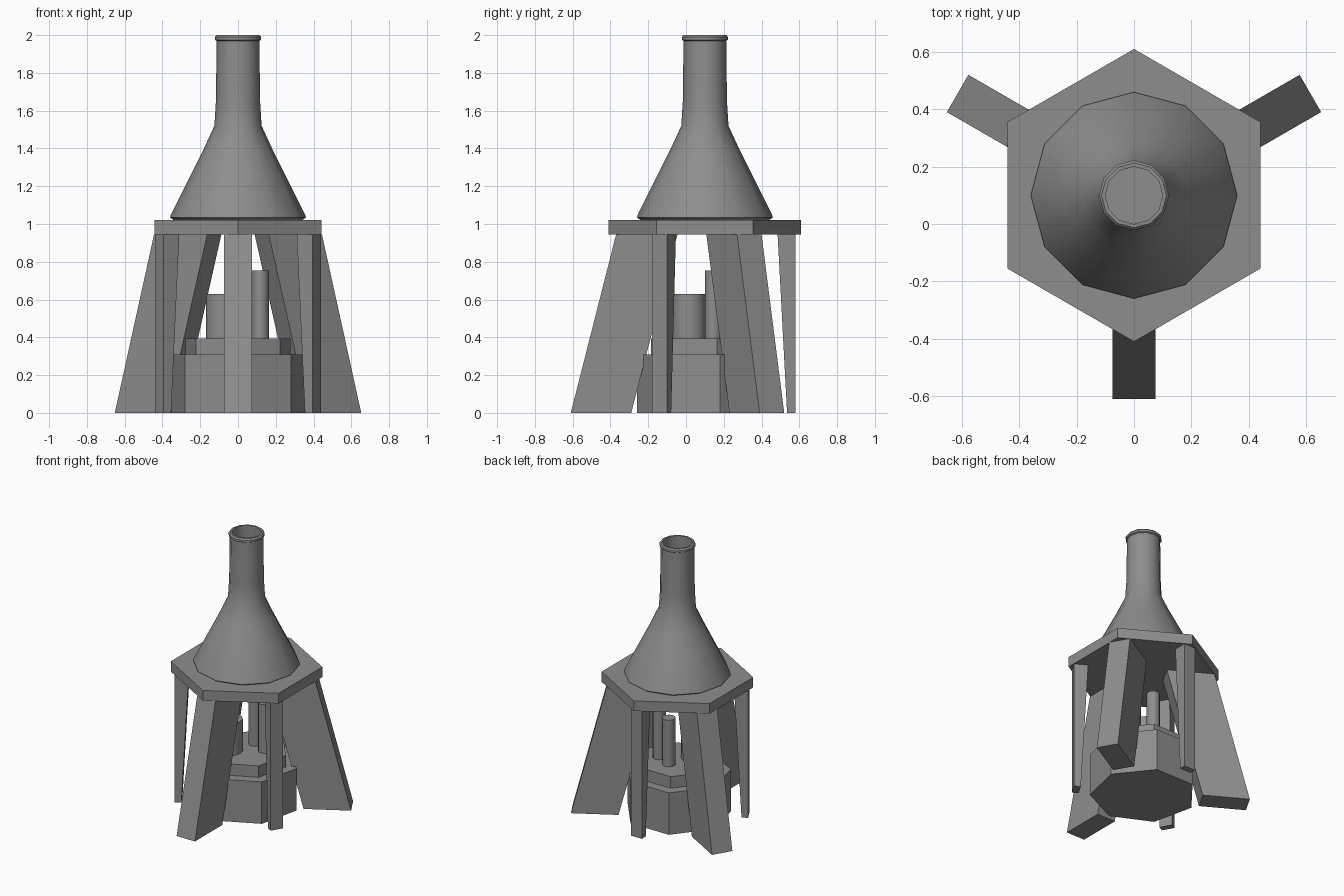
import bpy, bmesh, math
from mathutils import Matrix, Vector

cube = bpy.data.objects.get("Cube")
if cube:
    bpy.data.objects.remove(cube, do_unlink=True)

AXIS_Y = 0.10

grey = bpy.data.materials.new("mid grey")
grey.use_nodes = True
colour = (0.27, 0.27, 0.27, 1)
grey.diffuse_color = colour
grey.node_tree.nodes["Principled BSDF"].inputs["Base Color"].default_value = colour


def finish(bm, name, smooth=None):
    bmesh.ops.recalc_face_normals(bm, faces=bm.faces)
    mesh = bpy.data.meshes.new(name)
    bm.to_mesh(mesh)
    bm.free()
    mesh.materials.append(grey)
    obj = bpy.data.objects.new(name, mesh)
    bpy.context.collection.objects.link(obj)
    obj.location.y = AXIS_Y
    if smooth:
        bpy.ops.object.select_all(action="DESELECT")
        obj.select_set(True)
        bpy.context.view_layer.objects.active = obj
        bpy.ops.object.shade_smooth_by_angle(angle=math.radians(smooth))
    return obj


def lathe(name, profile, sides, turn=0, centre=(0, 0), smooth=None):
    """Turn a (radius, height) profile about z and close both ends."""
    bm = bmesh.new()
    rings = []
    for r, z in profile:
        angles = [math.radians(turn) + math.tau * i / sides for i in range(sides)]
        rings.append([bm.verts.new((centre[0] + r * math.cos(a),
                                    centre[1] + r * math.sin(a), z)) for a in angles])
    for low, high in zip(rings, rings[1:]):
        for i in range(sides):
            j = (i + 1) % sides
            bm.faces.new((low[i], low[j], high[j], high[i]))
    bm.faces.new(rings[0])
    bm.faces.new(rings[-1])
    return finish(bm, name, smooth)


def leg(name, angle, half_width, outline):
    """Extrude a (radius, height) side outline sideways, then swing it round."""
    bm = bmesh.new()
    sides = [[bm.verts.new((r, w, z)) for r, z in outline]
             for w in (-half_width, half_width)]
    for side in sides:
        bm.faces.new(side)
    for i in range(len(outline)):
        j = (i + 1) % len(outline)
        bm.faces.new((sides[0][i], sides[0][j], sides[1][j], sides[1][i]))
    bm.transform(Matrix.Rotation(math.radians(angle), 4, "Z"))
    return finish(bm, name)


# Hexagonal platform
lathe("platform", [(0.51, 0.945), (0.51, 1.02)], 6, turn=30)

# Three wide splayed legs alternating with three slim upright ones
for i in range(3):
    leg(f"wide_leg_{i + 1}", -90 + 120 * i, 0.075,
        [(0.39, 0), (0.71, 0), (0.47, 0.945), (0.145, 0.945)])
    leg(f"slim_leg_{i + 1}", -30 + 120 * i, 0.045,
        [(0.435, 0), (0.48, 0), (0.48, 0.945), (0.385, 0.945)])

# Hollow conical flask with a rolled lip
lathe("flask", [(0.34, 1.02), (0.36, 1.035), (0.355, 1.05), (0.25, 1.26),
                (0.185, 1.39), (0.125, 1.52), (0.117, 1.65), (0.113, 1.97),
                (0.122, 1.975), (0.122, 1.99), (0.113, 2.0), (0.10, 2.0),
                (0.10, 1.52), (0.30, 1.06)], 12, smooth=40)

# Stepped burner base
lathe("burner_base", [(0.36, 0), (0.36, 0.31)], 7, turn=-90)
lathe("burner_step", [(0.285, 0.31), (0.285, 0.395)], 7, turn=-90)

# Burner tubes
for name, x, y, r, top in (("short_tube", -0.08, -0.085, 0.09, 0.63),
                           ("tall_tube", 0.118, 0.045, 0.045, 0.755),
                           ("back_tube", 0, 0.1, 0.045, 0.74)):
    lathe(name, [(r, 0.39), (r, top)], 12, centre=(x, y), smooth=40)
